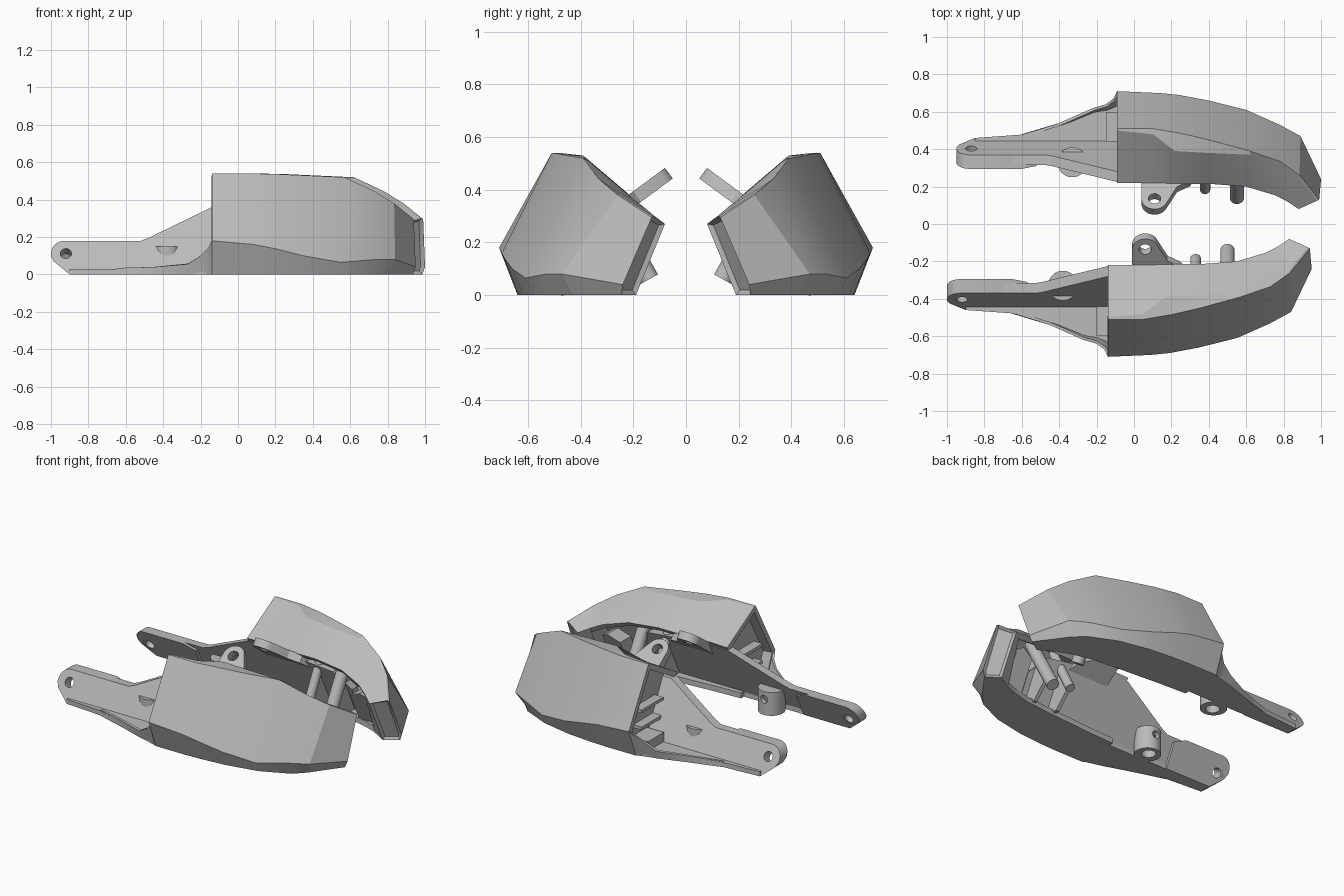
import bpy, bmesh, math
from mathutils import Vector, Matrix

cube = bpy.data.objects.get("Cube")
if cube:
    bpy.data.objects.remove(cube, do_unlink=True)

GREY = (0.5, 0.5, 0.5, 1)
mat = bpy.data.materials.new("light grey plastic")
mat.use_nodes = True
mat.diffuse_color = GREY
mat.node_tree.nodes["Principled BSDF"].inputs["Base Color"].default_value = GREY
parts = []
TILT = 0.5   # inward lean of the arm plate per unit of height


def add(name, bm, keep=True):
    me = bpy.data.meshes.new(name)
    bm.to_mesh(me)
    bm.free()
    me.materials.append(mat)
    ob = bpy.data.objects.new(name, me)
    bpy.context.collection.objects.link(ob)
    if keep:
        parts.append(ob)
    return ob


def bake(ob):
    bpy.context.view_layer.update()
    dg = bpy.context.evaluated_depsgraph_get()
    me = bpy.data.meshes.new_from_object(ob.evaluated_get(dg))
    ob.modifiers.clear()
    ob.data = me


def loft(sections, ring=False, caps=False):
    bm = bmesh.new()
    rows = [[bm.verts.new(p) for p in s] for s in sections]
    n = len(rows[0])
    for a, b in zip(rows, rows[1:]):
        for j in range(n if ring else n - 1):
            k = (j + 1) % n
            bm.faces.new((a[j], b[j], b[k], a[k]))
    if caps:
        bm.faces.new(rows[0])
        bm.faces.new(rows[-1][::-1])
        bmesh.ops.recalc_face_normals(bm, faces=bm.faces)
    return bm


def shell(name, sections, thickness):
    ob = add(name, loft(sections))
    mod = ob.modifiers.new("wall", 'SOLIDIFY')
    mod.thickness = thickness
    mod.offset = -1
    bake(ob)
    return ob


def prism(name, outline, place, low, high):
    """Extrude a 2D outline; place(u, v, w) maps it into space."""
    ends = [[place(u, v, w) for u, v in outline] for w in (low, high)]
    return add(name, loft(ends, ring=True, caps=True))


def rod(name, a, b, r, keep=True, sides=32):
    a, b = Vector(a), Vector(b)
    bm = bmesh.new()
    turn = (b - a).to_track_quat('Z', 'Y').to_matrix().to_4x4()
    bmesh.ops.create_cone(bm, cap_ends=True, segments=sides, radius1=r, radius2=r,
                          depth=(b - a).length,
                          matrix=Matrix.Translation((a + b) / 2) @ turn)
    return add(name, bm, keep)


def drill(ob, a, b, r):
    cutter = rod("cutter", a, b, r, keep=False)
    cutter.hide_render = True
    mod = ob.modifiers.new("hole", 'BOOLEAN')
    mod.operation = 'DIFFERENCE'
    mod.solver = 'EXACT'
    mod.object = cutter
    bake(ob)
    bpy.data.objects.remove(cutter, do_unlink=True)


def arc(cx, cy, r, start, end, n=10):
    steps = [math.radians(start + (end - start) * i / n) for i in range(n + 1)]
    return [(cx + r * math.cos(t), cy + r * math.sin(t)) for t in steps]


def leaning(x, z, y):
    return (x, y - TILT * z, z)


def flat(x, y, z):
    return (x, y, z)


# faceted outer shell: inner rim, two ridges, widest line, floor edges
body = [
    [(-.09, .22, .38), (-.09, .5, .54), (-.09, .51, .54), (-.09, .71, .18), (-.09, .64, 0), (-.09, .36, 0)],
    [(.12, .22, .385), (.1, .48, .54), (.1, .51, .54), (.14, .7, .16), (.12, .64, 0), (.12, .35, 0)],
    [(.24, .215, .38), (.22, .39, .53), (.25, .485, .537), (.24, .69, .14), (.24, .635, 0), (.24, .34, 0)],
    [(.4, .215, .38), (.4, .38, .52), (.4, .45, .53), (.4, .66, .1), (.4, .62, 0), (.4, .33, 0)],
    [(.6, .2, .365), (.62, .37, .51), (.62, .39, .52), (.6, .61, .065), (.6, .58, 0), (.6, .31, 0)],
    [(.75, .155, .33), (.78, .33, .44), (.78, .335, .445), (.78, .53, .08), (.78, .5, 0), (.72, .28, 0)],
    [(.82, .12, .3), (.88, .25, .38), (.885, .26, .38), (.89, .47, .08), (.85, .43, 0), (.8, .25, 0)],
]
tip = [(.88, .08, .27), (.98, .125, .3), (.99, .13, .295), (1, .24, .04), (.985, .245, 0), (.9, .19, 0)]
shell("outer_shell", body, 0.035)

# solid nose with a recessed mating face
bm = loft([body[-1], tip], ring=True, caps=True)
bm.faces.ensure_lookup_table()
bmesh.ops.inset_individual(bm, faces=[bm.faces[-1]], thickness=0.02, depth=-0.015)
add("nose_block", bm)

# flared lip leading from the arm into the shell
shell("flared_lip", [
    [(-.6, .475, .035), (-.6, .48, 0)],
    [(-.4, .54, .04), (-.4, .54, 0)],
    [(-.22, .62, .055), (-.22, .6, 0)],
    [(-.15, .64, .1), (-.15, .615, 0)],
    [(-.11, .67, .14), (-.11, .63, 0)],
    [(-.09, .71, .18), (-.09, .64, 0)]], 0.015)
prism("arm_floor", [(-.85, .39), (-.85, .46), (-.6, .478), (-.4, .538), (-.22, .6),
                    (-.09, .635), (0, .635), (0, .39)], flat, 0, .03)

# leaning arm plate that carries on inside the shell
prism("arm_plate", [(-.65, 0), (-.65, .18), (-.47, .18), (-.43, .195), (-.09, .36), (.1, .36),
                    (.5, .31), (.6, .2), (.6, 0)], leaning, .405, .46)
end = prism("arm_end", [(-.85, 0), (-.935, .07), (-.95, .1)] + arc(-.88, .11, .07, 180, 90)
            + [(-.6, .18), (-.52, .15), (-.52, 0)], leaning, .385, .46)
drill(end, (-.87, .2, .01), (-.87, .6, .21), .03)
drill(end, (-.87, .2, .01), (-.87, .345, .083), .045)

# hollow boss under the arm
boss = rod("arm_boss", (-.33, .33, 0), (-.33, .33, .15), .08)
drill(boss, (-.33, .32, -.1), (-.33, .32, .12), .042)
drill(boss, (-.33, .2, .1), (-.33, .3, .1), .025)

# bulkhead and step inside the open end
prism("bulkhead", [(.27, .37), (.5, .51), (.67, .18), (.61, .01), (.44, .01)],
      lambda y, z, x: (x, y, z), -.03, -.01)
prism("end_step", [(-.15, .44), (-.15, .6), (-.02, .6), (-.02, .44)], flat, .02, .09)
for z in (.14, .25):
    prism("end_rail", [(-.09, .36), (-.09, .58), (-.02, .58), (-.02, .36)], flat, z, z + .02)

# hinge lug rising from the inner rim
base, along, out = Vector((0, .225, .345)), Vector((0, -.8, .59)), Vector((0, .59, .8))


def on_lug(x, s, w):
    return tuple(base + along * s + out * w + Vector((x, 0, 0)))


lug = prism("hinge_lug", [(.04, -.06)] + arc(.11, .13, .07, 180, 35, 14)
            + [(.23, .05), (.3, .01), (.33, -.06)], on_lug, -.025, .025)
drill(lug, on_lug(.11, .13, -.1), on_lug(.11, .13, .1), .033)

# locating pins and inner pocket
rod("thick_pin", (.55, .14, .06), (.55, .34, .42), .038)
rod("thin_pin", (.38, .185, .12), (.38, .34, .42), .028)
for x in (.38, .55):
    prism("pin_rib", [(.2, .12), (.3, .38), (.42, .36), (.42, .02), (.3, .02)],
          lambda y, z, w: (w, y, z), x - .012, x + .012)
prism("inner_pocket", [(.66, .02), (.66, .22), (.74, .26), (.78, .24), (.78, .02)],
      leaning, .31, .42)

# shade, then make the opposite half with its small lengthwise offset
flip = Matrix.Translation((-.05, 0, 0)) @ Matrix.Diagonal((1, -1, 1, 1))
for ob in list(parts):
    ob.data.shade_smooth()
    ob.data.set_sharp_from_angle(angle=math.radians(22))
    me = ob.data.copy()
    me.transform(flip)
    me.flip_normals()
    twin = bpy.data.objects.new("front_" + ob.name, me)
    bpy.context.collection.objects.link(twin)
    ob.name = "back_" + ob.name
